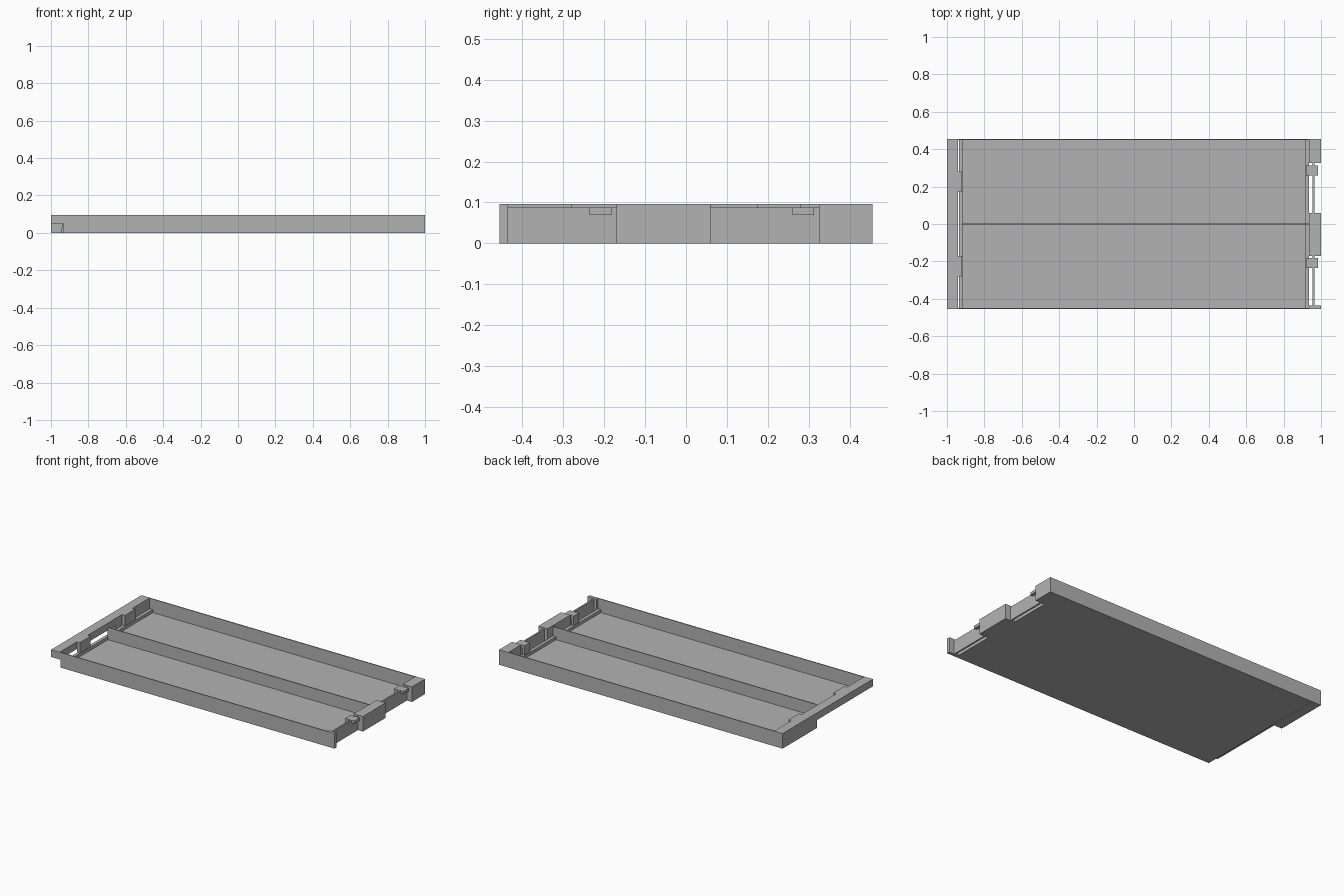
import bpy

if "Cube" in bpy.data.objects:
    bpy.data.objects.remove(bpy.data.objects["Cube"])

GREY = (0.45, 0.45, 0.45, 1)
mat = bpy.data.materials.new("light grey")
mat.use_nodes = True
mat.diffuse_color = GREY
mat.node_tree.nodes["Principled BSDF"].inputs["Base Color"].default_value = GREY


def box(name, x, y, z):
    """Box from (min, max) ranges."""
    verts = [(a, b, c) for a in x for b in y for c in z]
    faces = [(0, 1, 3, 2), (4, 6, 7, 5), (0, 4, 5, 1),
             (2, 3, 7, 6), (0, 2, 6, 4), (1, 5, 7, 3)]
    mesh = bpy.data.meshes.new(name)
    mesh.from_pydata(verts, [], faces)
    mesh.materials.append(mat)
    obj = bpy.data.objects.new(name, mesh)
    bpy.context.collection.objects.link(obj)
    return obj


W, H = 0.455, 0.096
FLOOR, RIM, LOW = 0.01, 0.088, 0.05
T = 0.006

# Floor, long walls and divider
box("floor", (-0.935, 0.935), (-W, W), (0, FLOOR))
box("front_wall", (-0.935, 1), (-W, -W + T), (0, H))
box("back_wall", (-1, 1), (W - T, W), (0, H))
box("divider", (-0.92, 0.935), (-T / 2, T / 2), (FLOOR, RIM))

# Low lips closing the floor at both ends
for side, sign in (("left", 1), ("right", -1)):
    box(side + "_lip", sorted((sign * 0.915, sign * 0.935)), (-W + T, W - T), (FLOOR, 0.03))

# Left end: three tabs, spring plates between them, and clips
for name, y in (("back_tab", (0.325, W - T)), ("middle_tab", (-0.17, 0.06)),
                ("front_tab", (-0.455 + T, -0.435))):
    box(name, (0.935, 1), y, (0, H))
for name, y0, y1 in (("back", 0.06, 0.325), ("front", -0.435, -0.17)):
    box(name + "_spring_plate", (0.955, 0.965), (y0, y1), (0, RIM))
    box(name + "_clip", (0.92, 0.985), (y1 - 0.065, y1 - 0.012), (0.07, RIM))
    box(name + "_clip_post", (0.92, 0.935), (y1 - 0.065, y1 - 0.012), (FLOOR, 0.07))

# Right end: solid block, then an overhanging ledge that mates with the tabs
box("end_block", (-1, -0.94), (0.11, W - T), (0, H))
box("overhang", (-1, -0.94), (-W, 0.11), (LOW, H))
box("overhang_corner", (-0.94, -0.935), (-W, -W + T), (LOW, H))

# Right end: inner shoulders standing on the lip
for i, y in enumerate(((0.175, 0.28), (-0.28, -0.17))):
    box(f"shoulder_{i + 1}", (-0.94, -0.92), y, (0.03, H))
